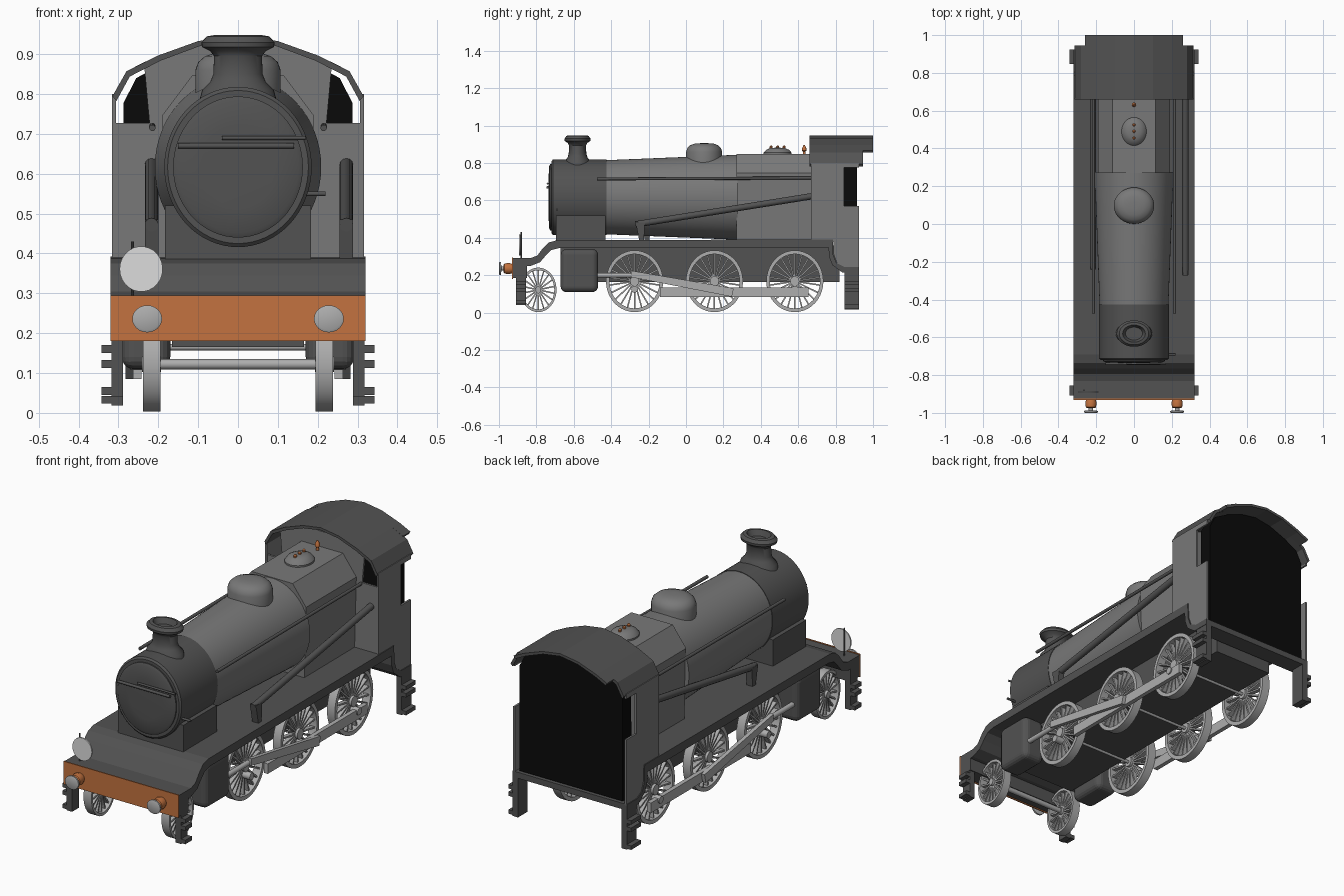
import bpy, bmesh, math
from mathutils import Vector, Matrix

if "Cube" in bpy.data.objects:
    bpy.data.objects.remove(bpy.data.objects["Cube"])


def material(name, r, g, b):
    m = bpy.data.materials.new(name)
    m.use_nodes = True
    m.diffuse_color = (r, g, b, 1)
    m.node_tree.nodes["Principled BSDF"].inputs["Base Color"].default_value = (r, g, b, 1)
    return m


GREY = material("boiler grey", .19, .19, .19)
DARK = material("dark grey", .085, .085, .085)
BLACK = material("cab black", .003, .003, .003)
METAL = material("light metal", .42, .42, .42)
WHITE = material("pale disc", .72, .72, .72)
ORANGE = material("orange", .55, .17, .05)


def finish(name, bm, mat, smooth=True):
    bmesh.ops.recalc_face_normals(bm, faces=bm.faces)
    me = bpy.data.meshes.new(name)
    bm.to_mesh(me)
    bm.free()
    me.materials.append(mat)
    ob = bpy.data.objects.new(name, me)
    bpy.context.collection.objects.link(ob)
    if smooth:
        bpy.ops.object.select_all(action='DESELECT')
        ob.select_set(True)
        bpy.context.view_layer.objects.active = ob
        bpy.ops.object.shade_smooth_by_angle(angle=math.radians(35))
    return ob


def prism(name, points, a, b, mat, axis="x", smooth=False):
    """Extrude an outline (yz for axis x, xz for axis y) from a to b."""
    bm = bmesh.new()
    place = (lambda u, v: (a, u, v)) if axis == "x" else (lambda u, v: (u, a, v))
    face = bm.faces.new([bm.verts.new(place(*p)) for p in points])
    out = bmesh.ops.extrude_face_region(bm, geom=[face])
    moved = [g for g in out["geom"] if isinstance(g, bmesh.types.BMVert)]
    bmesh.ops.translate(bm, verts=moved, vec=(b - a, 0, 0) if axis == "x" else (0, b - a, 0))
    return finish(name, bm, mat, smooth)


def box(name, x, y, z, mat, bevel=0):
    ob = prism(name, [(y[0], z[0]), (y[1], z[0]), (y[1], z[1]), (y[0], z[1])], x[0], x[1], mat)
    if bevel:
        mod = ob.modifiers.new("round edges", 'BEVEL')
        mod.width, mod.segments = bevel, 4
    return ob


def add_lathe(bm, profile, centre, axis, squash=1, segs=40, ring=False):
    """Turn (along, radius) pairs about an axis; squash narrows one way."""
    rows = []
    for t, r in profile:
        row = []
        for i in range(segs):
            a = math.tau * i / segs
            c, s = r * math.cos(a) * squash, r * math.sin(a)
            p = {"x": (t, c, s), "y": (c, t, s), "z": (s, c, t)}[axis]
            row.append(bm.verts.new(Vector(centre) + Vector(p)))
        rows.append(row)
    pairs = list(zip(rows, rows[1:]))
    if ring:
        pairs.append((rows[-1], rows[0]))
    else:
        bm.faces.new(rows[0])
        bm.faces.new(rows[-1])
    for p, q in pairs:
        for i in range(segs):
            j = (i + 1) % segs
            bm.faces.new((p[i], p[j], q[j], q[i]))


def lathe(name, profile, centre, axis, mat, squash=1, segs=40):
    bm = bmesh.new()
    add_lathe(bm, profile, centre, axis, squash, segs)
    return finish(name, bm, mat)


def rod(name, a, b, r, mat, segs=12):
    a, b = Vector(a), Vector(b)
    bm = bmesh.new()
    turn = (b - a).to_track_quat('Z', 'Y').to_matrix().to_4x4()
    bmesh.ops.create_cone(bm, cap_ends=True, segments=segs, radius1=r, radius2=r,
                          depth=(b - a).length, matrix=Matrix.Translation((a + b) / 2) @ turn)
    return finish(name, bm, mat)


def wheel(name, side, y, r, squash, spokes):
    bm = bmesh.new()
    c = (side * .217, y, r + .003)
    add_lathe(bm, [(-.022, r * .88), (.022, r * .88), (.022, r), (-.022, r)], c, "x", squash, 40, True)
    add_lathe(bm, [(-.024, r * .16), (.024, r * .16)], c, "x", squash, 16)
    for i in range(spokes):
        m = (Matrix.Translation(c) @ Matrix.Diagonal((1, squash, 1, 1))
             @ Matrix.Rotation(math.tau * i / spokes, 4, 'X')
             @ Matrix.Translation((0, 0, r * .52)) @ Matrix.Diagonal((.022, .008, r * .8, 1)))
        bmesh.ops.create_cube(bm, size=1, matrix=m)
    finish(name, bm, METAL)


# Boiler, smokebox and firebox
AXIS = (0, 0, .617)
lathe("boiler", [(-.43, .198), (.275, .227)], AXIS, "y", GREY, .92, 64)
lathe("smokebox", [(-.72, .192), (-.712, .201), (-.425, .201)], AXIS, "y", DARK, .92, 64)
lathe("smokebox_door", [(-.735, .1), (-.732, .165), (-.726, .177), (-.71, .177)], AXIS, "y", DARK, .92, 64)
rod("door_bar_upper", (-.04, -.74, .69), (.17, -.74, .69), .005, DARK)
rod("door_bar_lower", (-.15, -.74, .67), (.14, -.74, .67), .007, DARK)
rod("smokebox_tap", (.16, -.69, .55), (.22, -.69, .55), .006, DARK)
box("smokebox_saddle", (-.183, .183), (-.695, -.43), (.37, .52), DARK)
prism("firebox", [(-.18, .38), (.18, .38), (.19, .747), (.115, .847), (-.115, .847), (-.19, .747)],
      .27, .68, GREY, "y")

# Chimney, domes and whistle
lathe("chimney", [(.78, .098), (.81, .09), (.83, .07), (.85, .062), (.895, .06), (.908, .07),
                  (.918, .09), (.93, .092), (.945, .078), (.948, .06), (.92, .045)],
      (0, -.58, 0), "z", DARK, .76, 40)
lathe("steam_dome", [(.78, .107), (.86, .107), (.88, .1), (.895, .083), (.904, .055), (.906, .02)],
      (0, .097, 0), "z", GREY, .9, 40)
lathe("safety_dome", [(.84, .066), (.855, .066), (.87, .055), (.88, .035), (.882, .01)],
      (0, .49, 0), "z", GREY, 1.13, 32)
for y in (.455, .49, .525):
    lathe("safety_valve", [(.86, .008), (.888, .008), (.893, .003)], (0, y, 0), "z", ORANGE, 1, 10)
lathe("whistle", [(.84, .007), (.862, .007), (.866, .012), (.88, .011), (.897, .003)],
      (0, .632, 0), "z", ORANGE, 1, 12)

# Footplate with curved drops at both ends, frame below
top = [(-.925, .292), (-.83, .292), (-.795, .305), (-.765, .345), (-.735, .375), (-.69, .387),
       (.785, .392), (.787, .31), (.805, .265), (.845, .245), (.925, .245)]
low = [(.925, .215), (.835, .215), (.782, .255), (.765, .3), (.762, .348),
       (-.68, .345), (-.72, .335), (-.75, .305), (-.78, .27), (-.83, .25), (-.85, .25),
       (-.85, .185), (-.925, .185)]
prism("footplate", top + low, -.32, .32, DARK)
box("frame", (-.165, .165), (-.67, .82), (.165, .36), DARK)
box("buffer_beam_face", (-.32, .32), (-.931, -.925), (.18, .295), ORANGE)

# Cab
half_roof = [(.315, .795), (.28, .857), (.2, .897), (.1, .933), (0, .948)]
arch = half_roof + [(-x, z) for x, z in half_roof[-2::-1]]
inner = [(x * .97, z - .013) for x, z in arch]
prism("cab_roof", arch + inner[::-1], .66, .945, DARK, "y")
half_rear = [(.26, .868)] + half_roof[2:]
rear = half_rear + [(-x, z) for x, z in half_rear[-2::-1]]
prism("roof_overhang", rear + [(x * .97, z - .013) for x, z in rear[::-1]], .94, 1.0, DARK, "y")
half_front = [(.312, .385), (.312, .727), (.222, .727), (.235, .868), (.1, .925)]
prism("cab_front", half_front + [(-x, z) for x, z in half_front[::-1]], .67, .68, GREY, "y")
side_wall = [(.667, .385), (.787, .385), (.79, .31), (.807, .265), (.845, .24), (.925, .24), (.925, .57),
             (.845, .57), (.845, .775), (.925, .775), (.925, .8), (.667, .8)]
black_top = [(x * .94, z - .004) for x, z in inner]
prism("cab_interior", [(-.288, .25)] + black_top[::-1] + [(.288, .25)], .846, .915, BLACK, "y")

# Wheels, rods, cylinders, steps and buffers on both sides
for s, label in ((1, "left"), (-1, "right")):
    prism(label + "_cab_side", side_wall, s * .306, s * .316, GREY)
    for i, y in enumerate((-.275, .152, .582)):
        wheel(f"{label}_driving_wheel_{i + 1}", s, y, .165, .925, 22)
    wheel(label + "_leading_wheel", s, -.79, .119, .82, 18)
    box(label + "_cylinder", sorted((s * .17, s * .292)), (-.67, -.47), (.11, .34), DARK, .03)
    rod(label + "_piston_rod", (s * .262, -.48, .2), (s * .262, -.27, .2), .013, METAL)
    prism(label + "_connecting_rod", [(-.295, .225), (-.295, .19), (.245, .085), (.255, .13)],
          s * .262, s * .282, METAL)
    box(label + "_coupling_rod", sorted((s * .242, s * .264)), (-.14, .655), (.085, .135), METAL)
    for y in (-.275, .152, .582):
        rod(label + "_crank_pin", (s * .22, y, .125), (s * .27, y, .125), .018, METAL)
    for end, y0, y1, foot in (("front", -.908, -.855, .04), ("rear", .848, .925, .018)):
        box(f"{label}_{end}_step_post", sorted((s * .288, s * .318)), (y0, y1), (foot, .24), DARK)
        for z in (.15, .113, foot + .005):
            box(f"{label}_{end}_step", sorted((s * .3, s * .342)), (y0, y1), (z, z + .02), DARK)
    b = (s * .228, 0, .236)
    lathe(label + "_buffer_shank", [(-.975, .02), (-.97, .027), (-.945, .03), (-.925, .023)],
          b, "y", ORANGE, 1, 24)
    lathe(label + "_buffer_head", [(-1.0, .028), (-.997, .034), (-.989, .034), (-.987, .011), (-.97, .011)],
          b, "y", METAL, 1.1, 24)
    rod(label + "_handrail", (s * .215, -.475, .715), (s * .215, .67, .72), .008, DARK)
    # Sloping reach rod with its foot
    x, y = (.272, -.27) if s > 0 else (-.217, -.24)
    rod(label + "_reach_rod", (x, y, .472), (x, .67, .622), .017, DARK)
    prism(label + "_reach_rod_foot", [(y, .485), (y + .02, .385), (y + .045, .385), (y + .05, .48)],
          x - .017, x + .017, DARK)

# Axles
rod("leading_axle", (-.22, -.79, .122), (.22, -.79, .122), .013, METAL)
for y in (-.275, .152, .582):
    rod("driving_axle", (-.22, y, .165), (.22, y, .165), .008, METAL)

# Lamp disc on the front platform
lathe("lamp_disc", [(-.893, .057), (-.886, .057)], (-.243, 0, .361), "y", WHITE, .95, 26)
rod("lamp_bracket", (-.265, -.88, .29), (-.265, -.88, .43), .004, DARK, 8)
